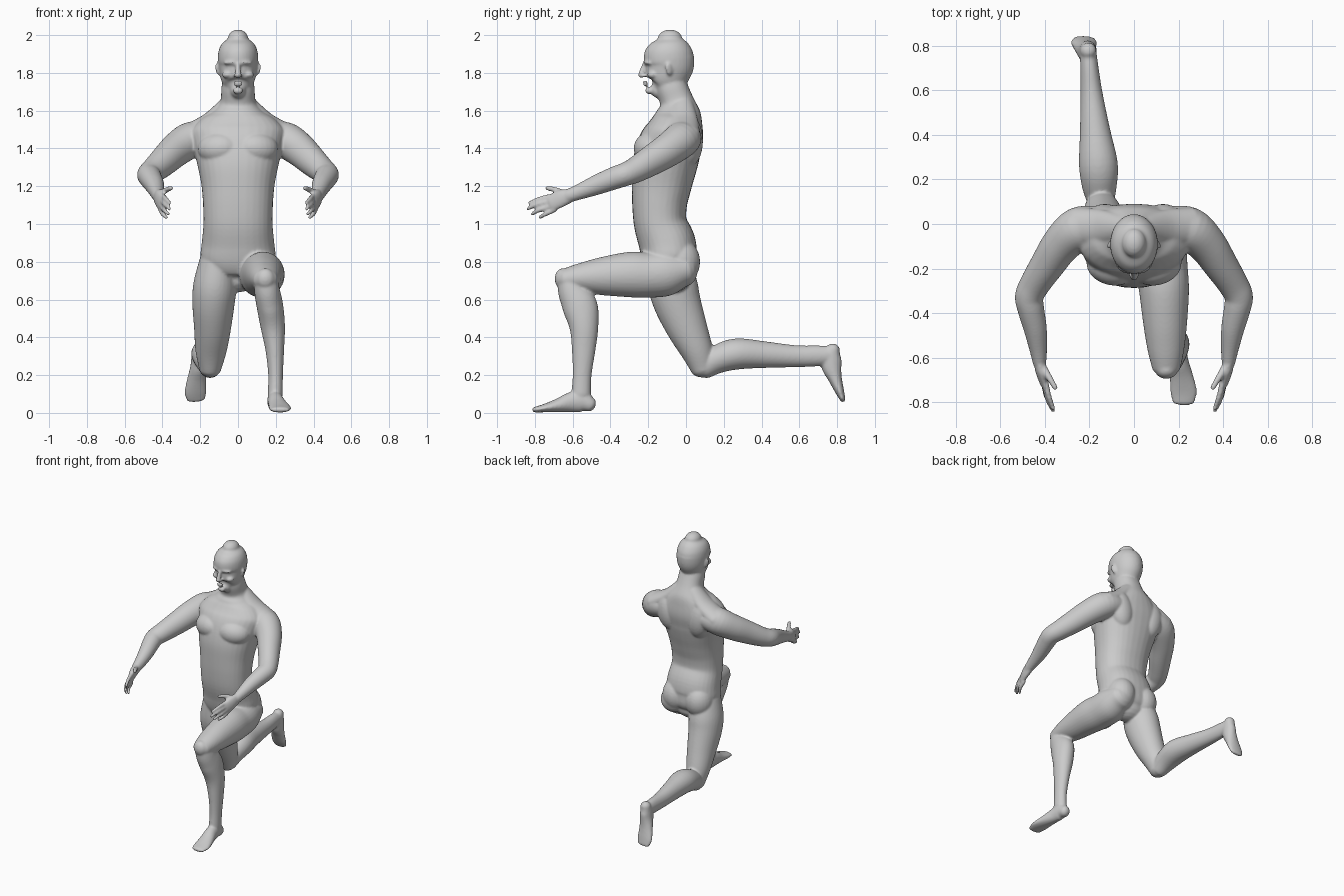
import bpy, bmesh, math
from mathutils import Vector, Matrix

bm = bmesh.new()
N = 32


def catmull(p, q, r, s, t):
    return [0.5 * (2 * b + (c - a) * t + (2 * a - 5 * b + 4 * c - d) * t * t + (3 * b - a - 3 * c + d) * t ** 3)
            for a, b, c, d in zip(p, q, r, s)]


def loft(rings, ref=(1, 0, 0), power=2.0, steps=5, mirror=False):
    """Smooth tube through rings (x, y, z, half width along ref, half depth), with rounded ends."""
    if mirror:
        rings = [(-r[0],) + tuple(r[1:]) for r in rings]
    n = len(rings)
    pts = []
    for i in range(n - 1):
        quad = [rings[max(0, min(n - 1, i + k))] for k in (-1, 0, 1, 2)]
        pts += [catmull(*quad, j / steps) for j in range(steps)]
    pts.append(list(rings[-1]))
    ends = []
    for here, nxt in ((pts[0], pts[1]), (pts[-1], pts[-2])):
        d = (Vector(here[:3]) - Vector(nxt[:3])).normalized()
        h = min(here[3], here[4]) * 0.9
        ends.append([[*(Vector(here[:3]) + d * h * math.sin(a)), here[3] * math.cos(a), here[4] * math.cos(a)]
                     for a in (0.4, 0.8, 1.15, 1.45)])
    pts = ends[0][::-1] + pts + ends[1]
    loops = []
    for i, p in enumerate(pts):
        t = (Vector(pts[min(i + 1, len(pts) - 1)][:3]) - Vector(pts[max(i - 1, 0)][:3])).normalized()
        side = Vector(ref)
        side = (side - t * side.dot(t)).normalized()
        up = t.cross(side)
        loop = []
        for k in range(N):
            c, s = math.cos(math.tau * k / N), math.sin(math.tau * k / N)
            c = math.copysign(abs(c) ** (2 / power), c)
            s = math.copysign(abs(s) ** (2 / power), s)
            loop.append(bm.verts.new(Vector(p[:3]) + side * c * p[3] + up * s * p[4]))
        loops.append(loop)
    for a, b in zip(loops, loops[1:]):
        for k in range(N):
            bm.faces.new((a[k], a[(k + 1) % N], b[(k + 1) % N], b[k]))
    bm.faces.new(loops[0][::-1])
    bm.faces.new(loops[-1])


def blob(loc, size, rot=(0, 0, 0)):
    m = Matrix.Translation(loc)
    for ang, ax in zip(rot, 'XYZ'):
        m = m @ Matrix.Rotation(math.radians(ang), 4, ax)
    bmesh.ops.create_uvsphere(bm, u_segments=24, v_segments=16, radius=1,
                              matrix=m @ Matrix.Diagonal((*size, 1)))


# torso and neck
loft([(0, -.06, .72, .11, .09), (0, -.065, .76, .165, .125), (0, -.085, .82, .198, .145),
      (0, -.10, .90, .192, .15), (0, -.135, 1.0, .183, .14), (0, -.14, 1.1, .185, .145),
      (0, -.13, 1.2, .193, .158), (0, -.115, 1.3, .212, .17), (0, -.09, 1.4, .235, .17),
      (0, -.06, 1.48, .25, .155), (0, -.045, 1.55, .2, .132), (0, -.043, 1.6, .13, .115),
      (0, -.05, 1.65, .094, .09), (0, -.075, 1.72, .088, .085), (0, -.085, 1.77, .08, .08)], power=2.25)

# head
loft([(0, -.15, 1.705, .04, .045), (0, -.128, 1.725, .068, .083), (0, -.112, 1.76, .088, .107),
      (0, -.095, 1.81, .099, .122), (0, -.087, 1.845, .105, .13), (0, -.09, 1.88, .107, .134),
      (0, -.087, 1.92, .102, .124), (0, -.085, 1.955, .085, .1), (0, -.085, 1.98, .055, .066)])
# nose, lips, chin
loft([(0, -.217, 1.85, .012, .012), (0, -.23, 1.815, .014, .015), (0, -.237, 1.788, .018, .017)])
blob((0, -.217, 1.752), (.028, .014, .007))
blob((0, -.214, 1.737), (.025, .014, .008))
blob((0, -.195, 1.705), (.028, .022, .018))

for s in (-1, 1):
    # brow, cheek, nostril, ear
    blob((s * .04, -.2, 1.855), (.04, .021, .010), (0, s * 6, -s * -22))
    blob((s * .055, -.175, 1.79), (.03, .03, .02))
    blob((s * .014, -.226, 1.785), (.011, .014, .009))
    blob((s * .108, -.09, 1.82), (.009, .02, .034), (12, s * 10, s * 25))
    # chest, shoulder blade, glute
    blob((s * .1, -.19, 1.40), (.115, .085, .085), (-12, 0, s * 14))
    blob((s * .13, .015, 1.44), (.09, .075, .14), (0, s * 12, 0))
    blob((s * .095, -.03, .80), (.1, .105, .12))
    # trapezius
    loft([(s * .05, -.02, 1.63, .05, .06), (s * .15, -.015, 1.54, .05, .08),
          (s * .26, -.01, 1.47, .06, .085)], ref=(0, 0, 1))

    # arm
    m = s < 0
    loft([(.17, -.02, 1.46, .08, .1), (.25, -.025, 1.445, .095, .1), (.325, -.09, 1.395, .09, .088),
          (.39, -.185, 1.335, .08, .077), (.445, -.27, 1.285, .068, .068), (.47, -.325, 1.262, .062, .064),
          (.463, -.38, 1.243, .06, .06), (.443, -.47, 1.208, .053, .052), (.43, -.56, 1.172, .042, .04),
          (.424, -.62, 1.15, .036, .031)], ref=(0, 0, 1), mirror=m)
    # palm, fingers, thumb
    loft([(.424, -.61, 1.152, .036, .028), (.418, -.66, 1.135, .046, .024), (.404, -.715, 1.112, .046, .018)],
         ref=(0, .35, 1), mirror=m)
    fingers = [((.398, -.705, 1.147), (.383, -.77, 1.135), (.362, -.828, 1.112)),
               ((.402, -.71, 1.122), (.387, -.785, 1.105), (.362, -.838, 1.08)),
               ((.405, -.705, 1.098), (.392, -.775, 1.075), (.368, -.815, 1.052)),
               ((.408, -.695, 1.076), (.398, -.745, 1.052), (.378, -.773, 1.035)),
               ((.41, -.64, 1.16), (.38, -.69, 1.18), (.353, -.735, 1.19))]
    for k, f in enumerate(fingers):
        r = .015 if k == 4 else .0125
        loft([(*f[0], r * 1.15, r * 1.15), (*f[1], r, r), (*f[2], r * .8, r * .8)],
             ref=(0, 0, 1), mirror=m)

# front leg: thigh, shin, foot
loft([(.11, -.02, .755, .1, .09), (.118, -.1, .74, .115, .12), (.125, -.2, .73, .116, .12),
      (.135, -.3, .732, .112, .12), (.14, -.45, .723, .098, .1), (.143, -.56, .715, .083, .077),
      (.145, -.63, .706, .068, .062)])
loft([(.145, -.625, .71, .062, .058), (.155, -.6, .64, .068, .078), (.17, -.56, .56, .07, .093),
      (.185, -.54, .45, .064, .076), (.195, -.542, .33, .049, .062), (.199, -.55, .2, .039, .05),
      (.197, -.555, .1, .04, .052)])
blob((.145, -.655, .71), (.05, .04, .055))
loft([(.195, -.51, .045, .036, .04), (.195, -.55, .062, .04, .058), (.2, -.61, .056, .043, .053),
      (.212, -.68, .039, .052, .036), (.222, -.75, .025, .06, .022), (.222, -.8, .017, .05, .015)])

# back leg: thigh, shin, foot
loft([(-.11, -.09, .8, .095, .11), (-.122, -.07, .68, .114, .13), (-.13, -.045, .58, .112, .125),
      (-.135, .005, .45, .098, .108), (-.143, .058, .33, .083, .086), (-.147, .088, .245, .062, .068)])
loft([(-.148, .1, .245, .06, .064), (-.155, .17, .285, .078, .075), (-.16, .27, .312, .087, .082),
      (-.175, .42, .308, .068, .07), (-.19, .58, .3, .05, .058), (-.2, .7, .302, .041, .055),
      (-.205, .76, .305, .038, .048)])
loft([(-.205, .778, .335, .036, .037), (-.207, .768, .29, .04, .055), (-.21, .772, .24, .043, .052),
      (-.218, .79, .18, .05, .036), (-.225, .815, .11, .058, .023), (-.222, .83, .07, .05, .014)])

# fuse every part into one smooth skin
bmesh.ops.recalc_face_normals(bm, faces=bm.faces)
mesh = bpy.data.meshes.new("body")
bm.to_mesh(mesh)
bm.free()
body = bpy.data.objects.new("body", mesh)
bpy.context.collection.objects.link(body)
rem = body.modifiers.new("fuse", 'REMESH')
rem.mode = 'VOXEL'
rem.voxel_size = .007
rem.use_smooth_shade = True
sm = body.modifiers.new("soften", 'SMOOTH')
sm.factor = .5
sm.iterations = 7
